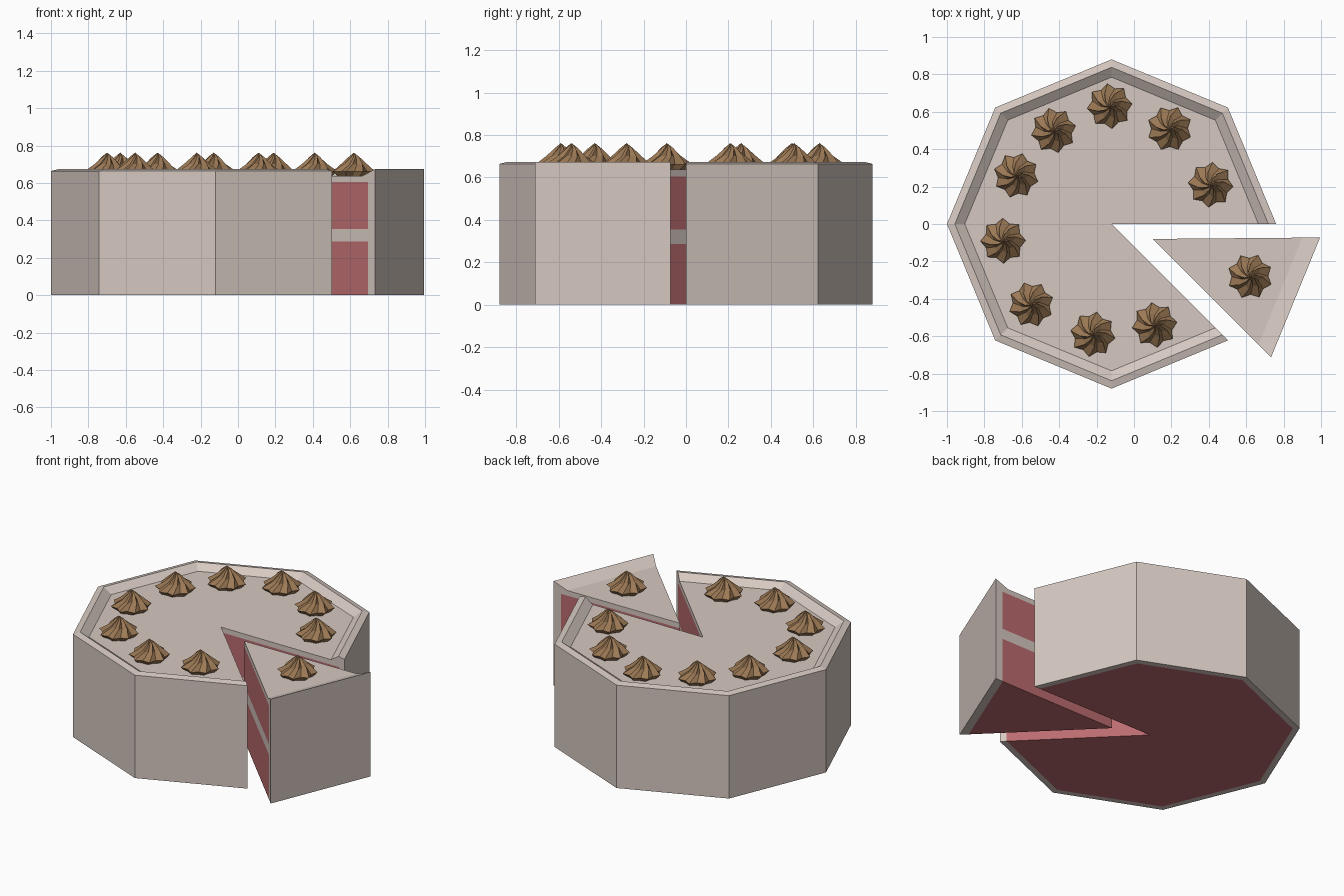
import bpy, bmesh
from math import sin, cos, pi, radians

if "Cube" in bpy.data.objects:
    bpy.data.objects.remove(bpy.data.objects["Cube"])


def material(name, rgb):
    m = bpy.data.materials.new(name)
    m.diffuse_color = (*rgb, 1)
    m.use_nodes = True
    m.node_tree.nodes["Principled BSDF"].inputs["Base Color"].default_value = m.diffuse_color
    return m


CREAM = material("cream", (0.67, 0.58, 0.53))
SPONGE = material("red_sponge", (0.50, 0.15, 0.16))
BROWN = material("brown_icing", (0.33, 0.19, 0.09))


def finish(bm, name, mat):
    bmesh.ops.remove_doubles(bm, verts=bm.verts, dist=1e-5)
    bmesh.ops.recalc_face_normals(bm, faces=bm.faces)
    me = bpy.data.meshes.new(name)
    bm.to_mesh(me)
    bm.free()
    me.materials.append(mat)
    ob = bpy.data.objects.new(name, me)
    bpy.context.collection.objects.link(ob)
    return ob


def wedge(name, profile, angles, centre, mat):
    """Sweep a closed (r, z) profile through the angles and cap both cuts."""
    bm = bmesh.new()
    axis = {i: bm.verts.new((*centre, z)) for i, (r, z) in enumerate(profile) if r == 0}
    rings = []
    for a in angles:
        c, s = cos(radians(a)), sin(radians(a))
        rings.append([axis[i] if i in axis else
                      bm.verts.new((centre[0] + r * c, centre[1] + r * s, z))
                      for i, (r, z) in enumerate(profile)])
    n = len(profile)
    for p, q in zip(rings, rings[1:]):
        for i in range(n):
            j = (i + 1) % n
            vs = list(dict.fromkeys((p[i], p[j], q[j], q[i])))
            if len(vs) > 2:
                bm.faces.new(vs)
    bm.faces.new(rings[0])
    bm.faces.new(rings[-1])
    return finish(bm, name, mat)


def cake_part(prefix, angles, centre, core, rim):
    # sponge, filling, sponge, then the icing shell over them
    for name, z0, z1, mat in (("lower_sponge", 0, 0.287, SPONGE),
                              ("filling", 0.287, 0.355, CREAM),
                              ("upper_sponge", 0.355, 0.605, SPONGE)):
        wedge(prefix + name, [(0, z0), (core, z0), (core, z1), (0, z1)],
              angles, centre, mat)
    shell = [(0, 0.605), (core, 0.605), (core, 0)] + rim + [(0, 0.638)]
    wedge(prefix + "icing", shell, angles, centre, CREAM)


def rosette(name, x, y, turn=0):
    """Eight-lobed swirled dollop of icing."""
    bm = bmesh.new()
    levels = [(0.635, 0.092, 0.080, 0), (0.662, 0.121, 0.097, 6),
              (0.700, 0.071, 0.050, 22), (0.738, 0.031, 0.019, 42)]
    rings = []
    for z, ridge, valley, twist in levels:
        rings.append([bm.verts.new((x + (valley if k % 2 else ridge) * cos(k * pi / 8 + radians(twist + turn)),
                                    y + (valley if k % 2 else ridge) * sin(k * pi / 8 + radians(twist + turn)), z))
                      for k in range(16)])
    tip = bm.verts.new((x, y, 0.762))
    for p, q in zip(rings, rings[1:]):
        for k in range(16):
            bm.faces.new((p[k], p[k - 15], q[k - 15], q[k]))
    for k in range(16):
        bm.faces.new((rings[-1][k], rings[-1][k - 15], tip))
    bm.faces.new(rings[0])
    finish(bm, name, BROWN)


# Main octagonal cake with one side missing
cake_part("cake_", range(0, 316, 45), (-0.12, 0), 0.84,
          [(0.88, 0), (0.88, 0.664), (0.838, 0.674), (0.785, 0.638)])

# Slice pulled out of it
cake_part("slice_", (-45, 0.5), (0.10, -0.08), 0.842,
          [(0.895, 0), (0.895, 0.674), (0.80, 0.638)])

# Piped rosettes, the last on the slice
spots = [(-0.13, 0.63), (0.19, 0.51), (0.41, 0.21), (-0.43, 0.50), (-0.63, 0.26),
         (-0.70, -0.09), (-0.55, -0.43), (-0.22, -0.59), (0.11, -0.54), (0.62, -0.28)]
for i, (x, y) in enumerate(spots):
    rosette(f"rosette_{i + 1}", x, y, i * 17)
